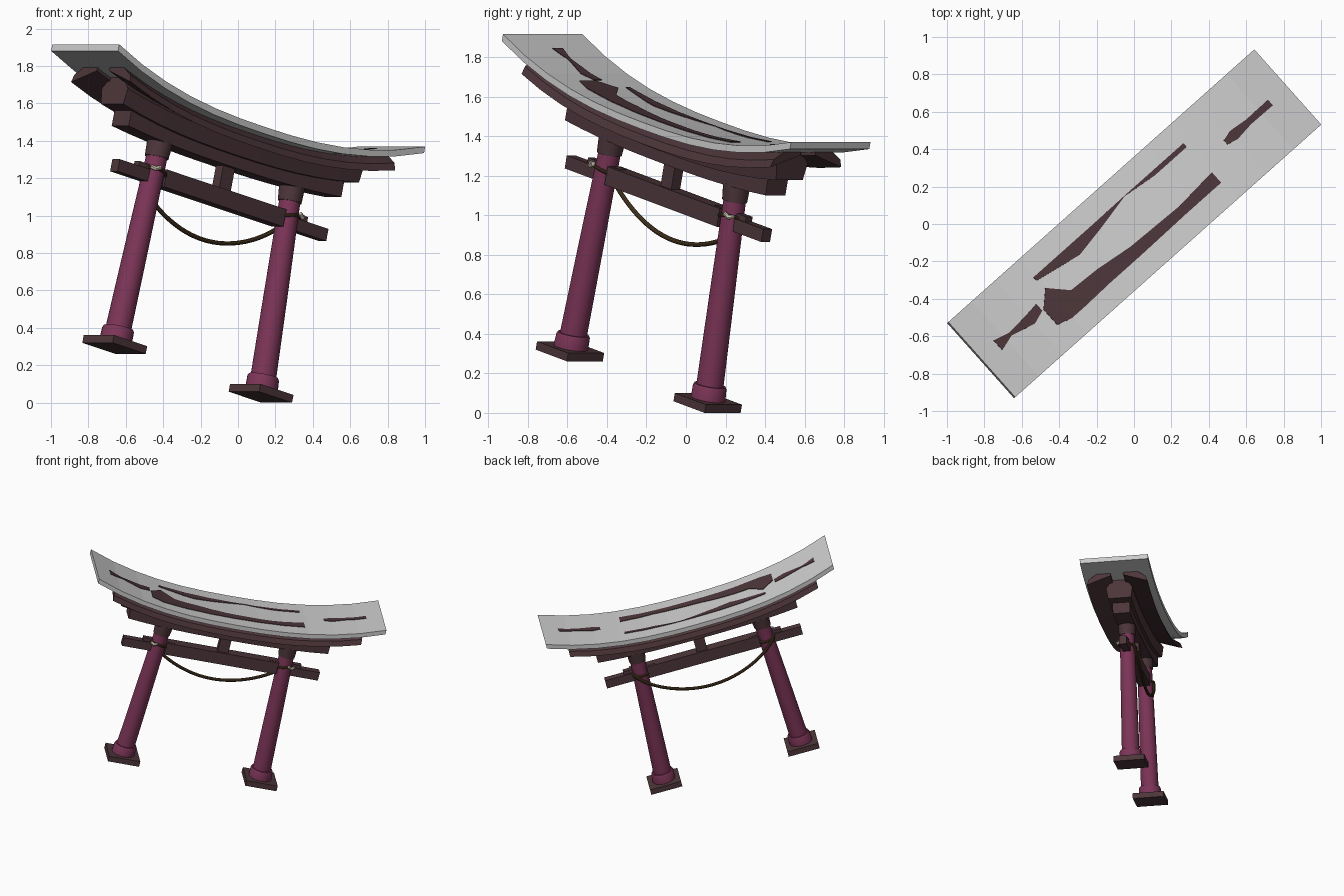
import bpy, bmesh, math
from mathutils import Matrix, Vector

if "Cube" in bpy.data.objects:
    bpy.data.objects.remove(bpy.data.objects["Cube"])

# Local frame: u along the gate, v to the back, w up; the whole gate is turned and tipped
AZ, TILT = math.radians(41.7), math.radians(14)
FRAME = (Matrix.Translation((-0.364 * math.cos(AZ), -0.364 * math.sin(AZ), 0.16))
         @ Matrix.Rotation(AZ, 4, 'Z') @ Matrix.Rotation(TILT, 4, 'Y'))


def material(name, rgb):
    m = bpy.data.materials.new(name)
    m.diffuse_color = (*rgb, 1)
    m.use_nodes = True
    m.node_tree.nodes["Principled BSDF"].inputs["Base Color"].default_value = m.diffuse_color
    return m


GREY = material("pale grey", (0.62, 0.62, 0.62))
PLUM = material("plum red", (0.20, 0.035, 0.095))
BROWN = material("dark brown", (0.075, 0.037, 0.043))
ROPE = material("rope brown", (0.085, 0.05, 0.02))
CREAM = material("cream", (0.62, 0.56, 0.45))


def finish(name, bm, mat, smooth=False):
    bmesh.ops.recalc_face_normals(bm, faces=bm.faces)
    me = bpy.data.meshes.new(name)
    bm.to_mesh(me)
    bm.free()
    ob = bpy.data.objects.new(name, me)
    bpy.context.collection.objects.link(ob)
    me.materials.append(mat)
    me.transform(FRAME)
    if smooth:
        bpy.ops.object.select_all(action='DESELECT')
        ob.select_set(True)
        bpy.context.view_layer.objects.active = ob
        bpy.ops.object.shade_smooth_by_angle(angle=math.radians(35))
    return ob


def loft(name, rings, mat, smooth=False):
    """Skin a list of closed rings and cap both ends."""
    bm = bmesh.new()
    vs = [[bm.verts.new(p) for p in r] for r in rings]
    n = len(vs[0])
    for a, b in zip(vs, vs[1:]):
        for i in range(n):
            j = (i + 1) % n
            bm.faces.new((a[i], a[j], b[j], b[i]))
    bm.faces.new(vs[0])
    bm.faces.new(vs[-1])
    return finish(name, bm, mat, smooth)


def curved_beam(name, section, half, rise, mat, n=12):
    """Sweep a (v, w) section along u with upswept ends."""
    us = [half * (2 * i / n - 1) for i in range(n + 1)]
    return loft(name, [[(u, v, w + rise * abs(u / half) ** 2.5) for v, w in section]
                       for u in us], mat)


def box(name, u0, u1, v0, v1, w0, w1, mat):
    return loft(name, [[(u, v0, w0), (u, v1, w0), (u, v1, w1), (u, v0, w1)]
                       for u in (u0, u1)], mat)


def turned(name, a, b, stations, mat, n=28):
    """Round part along axis a-b; stations are (fraction, radius)."""
    a, b = Vector(a), Vector(b)
    rings = []
    for t, r in stations:
        c = a.lerp(b, t)
        rings.append([(c.x + r * math.cos(2 * math.pi * i / n),
                       c.y + r * math.sin(2 * math.pi * i / n), c.z) for i in range(n)])
    return loft(name, rings, mat, True)


def tube(name, pts, r, mat, n=10):
    rings = []
    pts = [Vector(p) for p in pts]
    for i, p in enumerate(pts):
        d = (pts[min(i + 1, len(pts) - 1)] - pts[max(i - 1, 0)]).normalized()
        x = d.orthogonal() if abs(d.z) > 0.95 else d.cross(Vector((0, 0, 1)))
        x.normalize()
        y = d.cross(x)
        rings.append([p + r * (math.cos(2 * math.pi * k / n) * x + math.sin(2 * math.pi * k / n) * y)
                      for k in range(n)])
    return loft(name, rings, mat, True)


# Roof slab
HALF, RISE, TOP, N = 1.129, 0.176, 1.352, 12
curved_beam("roof_slab", [(-0.269, TOP - 0.036), (0.269, TOP - 0.036), (0.269, TOP), (-0.269, TOP)],
            HALF, RISE, GREY, N)


def roof_w(u):
    s = 2 * HALF / N
    i = math.floor(u / s)
    f = [TOP + RISE * abs(k * s / HALF) ** 2.5 for k in (i, i + 1)]
    return f[0] + (f[1] - f[0]) * (u / s - i)


# Dark timber showing through the roof, as thin plates: (u, v low, v high)
SHOWING = {
    "front_ridge_patch": [(-0.66, -0.13, -0.02), (-0.57, -0.155, 0.06), (-0.47, -0.155, -0.04),
                          (-0.28, -0.15, -0.05), (-0.06, -0.15, -0.078), (0.29, -0.145, -0.09),
                          (0.54, -0.145, -0.07)],
    "back_ridge_patch": [(-0.58, 0.12, 0.145), (-0.3, 0.07, 0.145), (-0.12, 0.1, 0.145),
                         (0.1, 0.144, 0.147), (0.3, 0.12, 0.147), (0.53, 0.12, 0.147)],
    "right_ridge_patch": [(0.7, -0.015, 0.015), (0.76, -0.03, 0.03), (0.86, -0.018, 0.018),
                          (1.01, -0.02, 0.02)],
    "left_ridge_patch": [(-1.0, -0.035, 0.035), (-0.9, -0.01, 0.01), (-0.75, -0.045, 0.02),
                         (-0.67, -0.02, 0.03)],
}
for name, st in SHOWING.items():
    rings = []
    for (u0, a0, b0), (u1, a1, b1) in zip(st, st[1:]):
        for k in range(9):
            t = k / 8
            u, a, b = u0 + (u1 - u0) * t, a0 + (a1 - a0) * t, b0 + (b1 - b0) * t
            w = roof_w(u)
            if k or not rings:
                rings.append([(u, a, w - 0.004), (u, b, w - 0.004), (u, b, w + 0.004), (u, a, w + 0.004)])
    loft(name, rings, BROWN)

# Slanted planks under the roof, front and back
for s, side in ((-1, "front"), (1, "back")):
    curved_beam(side + "_slanted_plank",
                [(s * 0.24, 1.238), (s * 0.225, 1.278), (s * 0.13, 1.34), (s * 0.05, 1.34), (s * 0.05, 1.30)],
                0.975, 0.121, BROWN)

# Lintel beams: ridged upper one and plain lower one
curved_beam("upper_lintel", [(-0.09, 1.195), (0.09, 1.195), (0.105, 1.28), (0.05, 1.345),
                             (-0.05, 1.345), (-0.105, 1.28)], 0.87, 0.07, BROWN)
curved_beam("lower_lintel", [(-0.068, 1.132), (0.068, 1.132), (0.068, 1.225), (-0.068, 1.225)],
            0.785, 0.033, BROWN)

# Tie beam, its thick middle and the short strut
box("tie_beam", -0.77, 0.77, -0.03, 0.03, 0.918, 0.985, BROWN)
box("tie_beam_middle", -0.44, 0.44, -0.045, 0.045, 0.915, 1.01, BROWN)
box("centre_strut", -0.042, 0.042, -0.03, 0.03, 1.0, 1.15, BROWN)

# Posts with feet, collars, wedges and rope ties
for s, side in ((-1, "left"), (1, "right")):
    foot, head = (s * 0.54, 0, 0), (s * 0.487, 0, 1.15)
    box(side + "_foot_plate", s * 0.54 - 0.122, s * 0.54 + 0.122, -0.122, 0.122, 0, 0.043, BROWN)
    turned(side + "_post", foot, head, [(0.03, 0.07), (0.5, 0.064), (1, 0.056)], PLUM)
    turned(side + "_post_base", foot, head, [(0.035, 0.088), (0.09, 0.086), (0.1, 0.08)], PLUM)
    turned(side + "_post_collar", foot, head, [(0.925, 0.064), (1.0, 0.07)], BROWN)
    box(side + "_wedge", s * 0.495 - 0.125, s * 0.495 + 0.125, -0.022, 0.022, 0.98, 1.012, BROWN)
    # rope loop round the post and its pale knot
    loop = [(s * (0.496 + 0.068 * math.cos(a)), 0.068 * math.sin(a), 0.975 + 0.02 * math.cos(a + 1))
            for a in [2 * math.pi * i / 28 for i in range(29)]]
    tube(side + "_rope_loop", loop, 0.009, ROPE)
    tube(side + "_knot", [(s * 0.515, -0.075, 1.005), (s * 0.54, -0.07, 0.99), (s * 0.562, -0.05, 0.998)],
         0.012, CREAM)

# Hanging rope behind the posts
pts = []
for i in range(41):
    u = -0.55 + 1.1 * i / 40
    pts.append((u, 0.078 - 0.02 * (abs(u) / 0.55) ** 6, 0.735 + 0.69 * u * u + 0.03 * (u / 0.55) ** 8))
tube("hanging_rope", pts, 0.012, ROPE)
